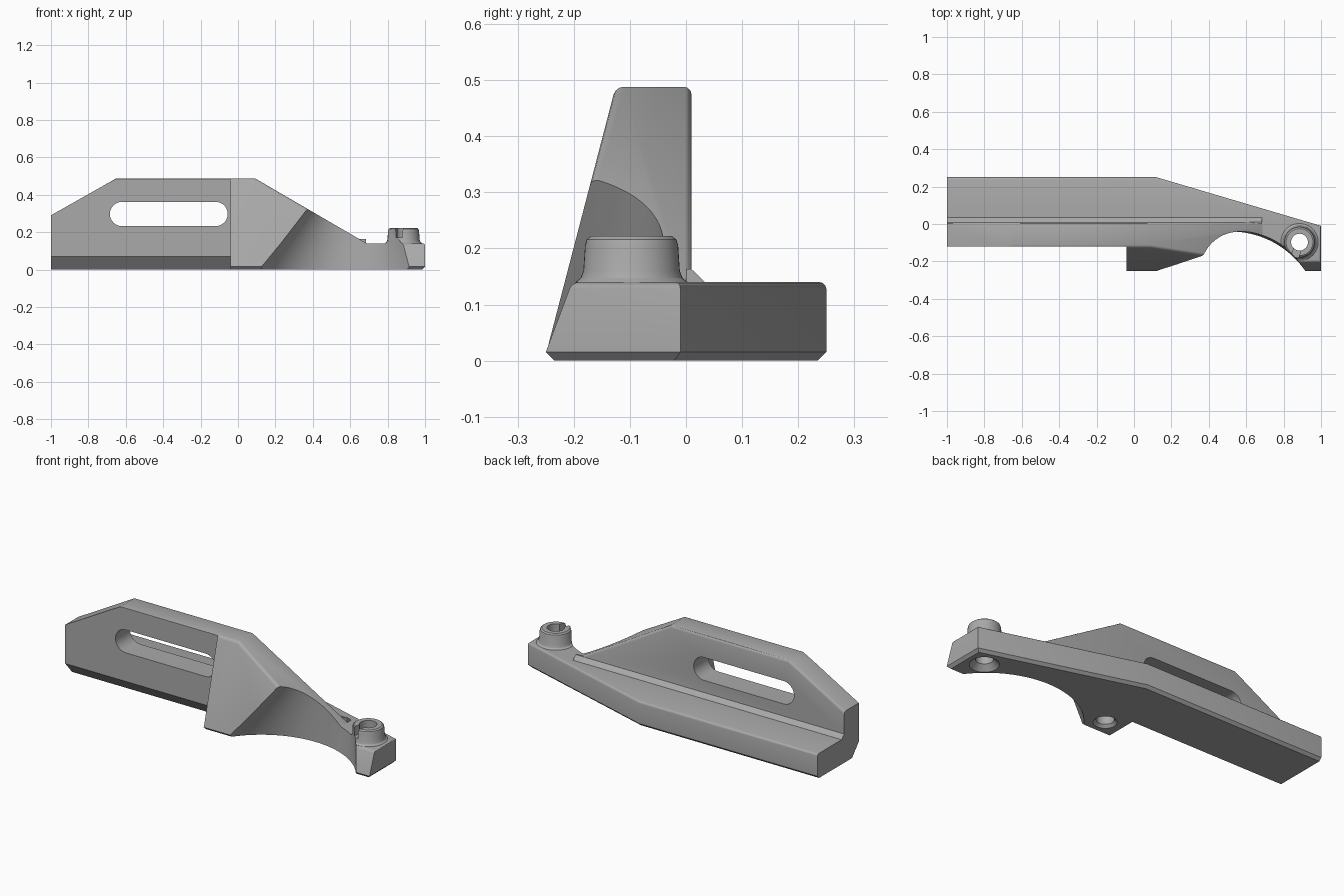
import bpy, bmesh, math
from mathutils import Vector, Matrix

if "Cube" in bpy.data.objects:
    bpy.data.objects.remove(bpy.data.objects["Cube"])

grey = bpy.data.materials.new("mid_grey")
grey.diffuse_color = (0.40, 0.40, 0.40, 1)
grey.use_nodes = True
grey.node_tree.nodes["Principled BSDF"].inputs["Base Color"].default_value = grey.diffuse_color


def make(name, bm):
    bmesh.ops.recalc_face_normals(bm, faces=bm.faces)
    me = bpy.data.meshes.new(name)
    bm.to_mesh(me)
    bm.free()
    me.materials.append(grey)
    ob = bpy.data.objects.new(name, me)
    bpy.context.collection.objects.link(ob)
    return ob


def prism(pts, axis, lo, hi):
    """Extrude a 2D outline along an axis between lo and hi."""
    place = {"x": lambda a, b, t: (t, a, b),
             "y": lambda a, b, t: (a, t, b),
             "z": lambda a, b, t: (a, b, t)}[axis]
    return loft([[place(a, b, t) for a, b in pts] for t in (lo, hi)])


def loft(rings):
    """Skin equal-length rings and cap both ends."""
    bm = bmesh.new()
    vs = [[bm.verts.new(p) for p in r] for r in rings]
    n = len(vs[0])
    for a, b in zip(vs, vs[1:]):
        for i in range(n):
            j = (i + 1) % n
            bm.faces.new((a[i], a[j], b[j], b[i]))
    bm.faces.new(vs[0])
    bm.faces.new(vs[-1])
    bmesh.ops.recalc_face_normals(bm, faces=bm.faces)
    return bm


def lathe(cx, cy, profile, n=48):
    """Stack of circles given as (radius, z)."""
    return loft([[(cx + r * math.cos(k * math.tau / n), cy + r * math.sin(k * math.tau / n), z)
                  for k in range(n)] for r, z in profile])


def trim(bm, co, no):
    """Cut away everything on the normal side of a plane."""
    geom = bm.verts[:] + bm.edges[:] + bm.faces[:]
    cut = bmesh.ops.bisect_plane(bm, geom=geom, plane_co=co, plane_no=no, clear_outer=True)
    bmesh.ops.edgeloop_fill(bm, edges=[e for e in cut["geom_cut"] if isinstance(e, bmesh.types.BMEdge)])
    bmesh.ops.recalc_face_normals(bm, faces=bm.faces)


def bevel(bm, rule, width, segments):
    edges = [e for e in bm.edges if rule(e.verts[0].co, e.verts[1].co)]
    bmesh.ops.bevel(bm, geom=edges, offset=width, segments=segments, profile=0.5, affect="EDGES")


def combine(target, bm, op, name="tool"):
    tool = make(name, bm)
    tool.hide_render = True
    mod = target.modifiers.new(name, "BOOLEAN")
    mod.operation, mod.solver, mod.object = op, "EXACT", tool
    bpy.context.view_layer.objects.active = target
    bpy.ops.object.modifier_apply(modifier=mod.name)
    bpy.data.objects.remove(tool)


# upright wall with leaning front buttress
wall = prism([(-1, .02), (-1, .29), (-.65, .488), (.09, .488), (.69, .139), (.69, .02)], "y", -.3, .01)
trim(wall, (0, -.25, .01), (0, -.48, .125))
bevel(wall, lambda a, b: min(a.z, b.z) > .13 and abs(a.x - b.x) > .1, .014, 3)
bracket = make("bracket_body", wall)

# low base plate with tapered back corner
plate = prism([(-1, -.25), (1, -.25), (1, -.01), (.12, .25), (-1, .25)], "z", 0, .14)
bevel(plate, lambda a, b: a.z < .01 and b.z < .01 and a.x + b.x > -1.9, .015, 1)
trim(plate, (0, -.25, .015), (0, -.125, .047))
bevel(plate, lambda a, b: min(a.z, b.z) > .13 and a.x + b.x > -1.9, .012, 3)
combine(bracket, plate, "UNION")

# fillet strip between wall and plate
combine(bracket, prism([(0, .12), (.035, .12), (.035, .139), (.01, .163), (0, .163)], "x", -1, .685), "UNION")

# round boss at the narrow end
BX, BY = .885, -.097
combine(bracket, lathe(BX, BY, [(.10, .12), (.10, .14), (.091, .147), (.086, .16), (.083, .205),
                                (.080, .216), (.072, .222)]), "UNION")

# recessed front on the long half, with slanted underside
combine(bracket, prism([(-.3, -.1), (.026, -.1), (-.12, .07), (-.12, .6), (-.3, .6)], "x", -1.1, -.04), "DIFFERENCE")

# tapering round scoop in the front
rings = [(.515, .486, -.05), (.515, .486, 0), (.56, .40, .14), (.60, .274, .32), (.64, .15, .5)]
scoop = loft([[(cx + r * math.cos(k * math.tau / 128), -.04 - r + r * math.sin(k * math.tau / 128), z)
               for k in range(128)] for cx, r, z in rings])
combine(bracket, scoop, "DIFFERENCE")

# long rounded slot through the wall
slot = []
for cx, start in ((-.12, -90), (-.62, 90)):
    for k in range(17):
        a = math.radians(start + k * 180 / 16)
        slot.append((cx + .065 * math.cos(a), .297 + .065 * math.sin(a)))
combine(bracket, prism(slot, "y", -.4, .1), "DIFFERENCE")

# countersunk holes: one through the boss, one blind under the buttress
combine(bracket, lathe(BX, BY, [(.075, -.02), (.075, 0), (.045, .03), (.045, .3)]), "DIFFERENCE")
combine(bracket, lathe(.06, -.15, [(.06, -.02), (.06, 0), (.045, .015), (.045, .12)]), "DIFFERENCE")

# notch in the boss rim
notch = prism([(-.02, -.13), (.02, -.13), (.02, 0), (-.02, 0)], "z", .17, .3)
bmesh.ops.transform(notch, matrix=Matrix.Translation((BX, BY, 0)) @ Matrix.Rotation(-.3, 4, "Z"), verts=notch.verts)
combine(bracket, notch, "DIFFERENCE")

bpy.ops.object.select_all(action="DESELECT")
bracket.select_set(True)
bpy.context.view_layer.objects.active = bracket
bpy.ops.object.shade_smooth_by_angle(angle=math.radians(30))
